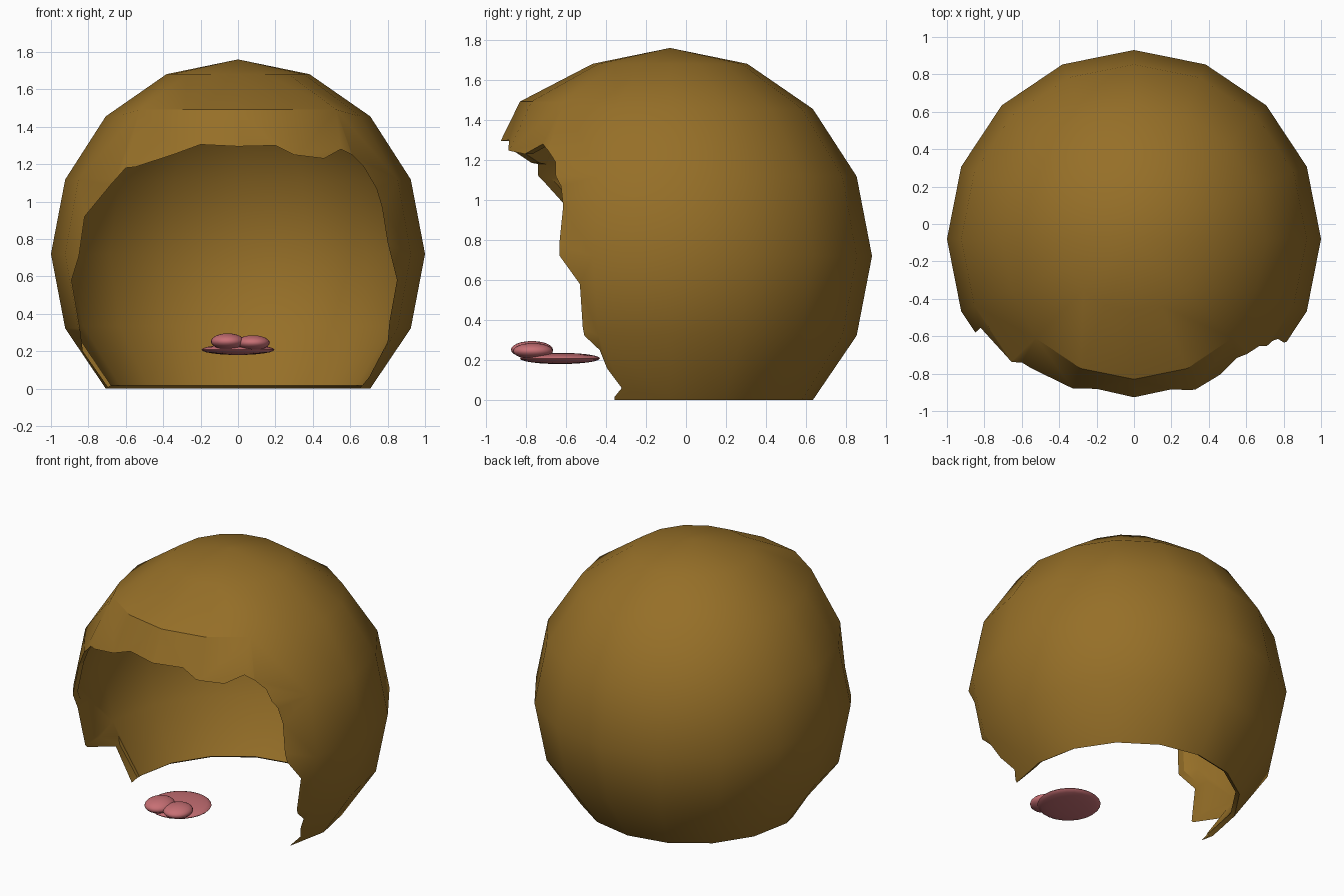
import bpy, bmesh, math
from mathutils import Vector

cube = bpy.data.objects.get("Cube")
if cube:
    bpy.data.objects.remove(cube, do_unlink=True)


def material(name, rgb):
    m = bpy.data.materials.new(name)
    m.use_nodes = True
    m.diffuse_color = (*rgb, 1)
    m.node_tree.nodes["Principled BSDF"].inputs["Base Color"].default_value = (*rgb, 1)
    return m


def add_object(name, bm, mat):
    bmesh.ops.recalc_face_normals(bm, faces=bm.faces)
    mesh = bpy.data.meshes.new(name)
    bm.to_mesh(mesh)
    bm.free()
    mesh.materials.append(mat)
    obj = bpy.data.objects.new(name, mesh)
    bpy.context.collection.objects.link(obj)
    return obj


def select(obj):
    bpy.ops.object.select_all(action='DESELECT')
    obj.select_set(True)
    bpy.context.view_layer.objects.active = obj


def ellipsoid(name, centre, radii, mat, segments=24, rings=12):
    bm = bmesh.new()
    bmesh.ops.create_uvsphere(bm, u_segments=segments, v_segments=rings, radius=1)
    for v in bm.verts:
        v.co = Vector(c + r * p for c, r, p in zip(centre, radii, v.co))
    obj = add_object(name, bm, mat)
    select(obj)
    bpy.ops.object.shade_smooth_by_angle(angle=math.radians(40))
    return obj


brown = material("golden brown", (0.305, 0.160, 0.021))
pink = material("soft pink", (0.57, 0.160, 0.175))

# Hair dome: low-poly sphere, open at the bottom, slightly fuller above the fringe
bm = bmesh.new()
bmesh.ops.create_uvsphere(bm, u_segments=16, v_segments=8, radius=1)
bmesh.ops.delete(bm, geom=[v for v in bm.verts if v.co.z < -0.8], context='VERTS')
for v in bm.verts:
    fuller = 1.05 if v.co.y < -0.45 and 0.5 < v.co.z < 0.9 else 1.0
    x, y, z = v.co * fuller
    v.co = (x, y * 1.01 - 0.08, max(0.0, z * 1.04 + 0.72))
hair = add_object("hair_dome", bm, brown)

# Ragged face opening, as (x, z) points
opening = [(0.65, -0.2), (0.65, 0.0), (0.70, 0.06), (0.80, 0.25), (0.81, 0.36),
           (0.85, 0.58), (0.80, 0.78), (0.77, 0.97), (0.74, 1.07), (0.67, 1.19),
           (0.61, 1.25), (0.55, 1.28), (0.46, 1.23), (0.30, 1.25), (0.20, 1.30),
           (0.0, 1.295), (-0.20, 1.305), (-0.35, 1.25), (-0.55, 1.185), (-0.60, 1.18),
           (-0.68, 1.09), (-0.82, 0.92), (-0.85, 0.71), (-0.89, 0.58), (-0.845, 0.32),
           (-0.83, 0.20), (-0.69, 0.0), (-0.69, -0.2)]
bm = bmesh.new()
face = bm.faces.new([bm.verts.new((x, -1.6, z)) for x, z in opening])
ext = bmesh.ops.extrude_face_region(bm, geom=[face])
bmesh.ops.translate(bm, vec=(0, 1.5, 0),
                    verts=[g for g in ext["geom"] if isinstance(g, bmesh.types.BMVert)])
cutter = add_object("opening_cutter", bm, brown)
cutter.hide_render = True

# Give the dome thickness and cut the opening
select(hair)
solid = hair.modifiers.new("thickness", 'SOLIDIFY')
solid.thickness = 0.03
solid.offset = -1
cut = hair.modifiers.new("opening", 'BOOLEAN')
cut.operation = 'DIFFERENCE'
cut.solver = 'EXACT'
cut.object = cutter
for name in ("thickness", "opening"):
    bpy.ops.object.modifier_apply(modifier=name)
bpy.data.objects.remove(cutter, do_unlink=True)
select(hair)
bpy.ops.object.shade_smooth_by_angle(angle=math.radians(30))

# Tongue: flat disc with two rounded lobes at the front
ellipsoid("tongue_disc", (0, -0.63, 0.208), (0.195, 0.20, 0.028), pink)
ellipsoid("tongue_lobe_right", (-0.055, -0.77, 0.252), (0.09, 0.105, 0.043), pink)
ellipsoid("tongue_lobe_left", (0.08, -0.765, 0.245), (0.09, 0.10, 0.040), pink)
